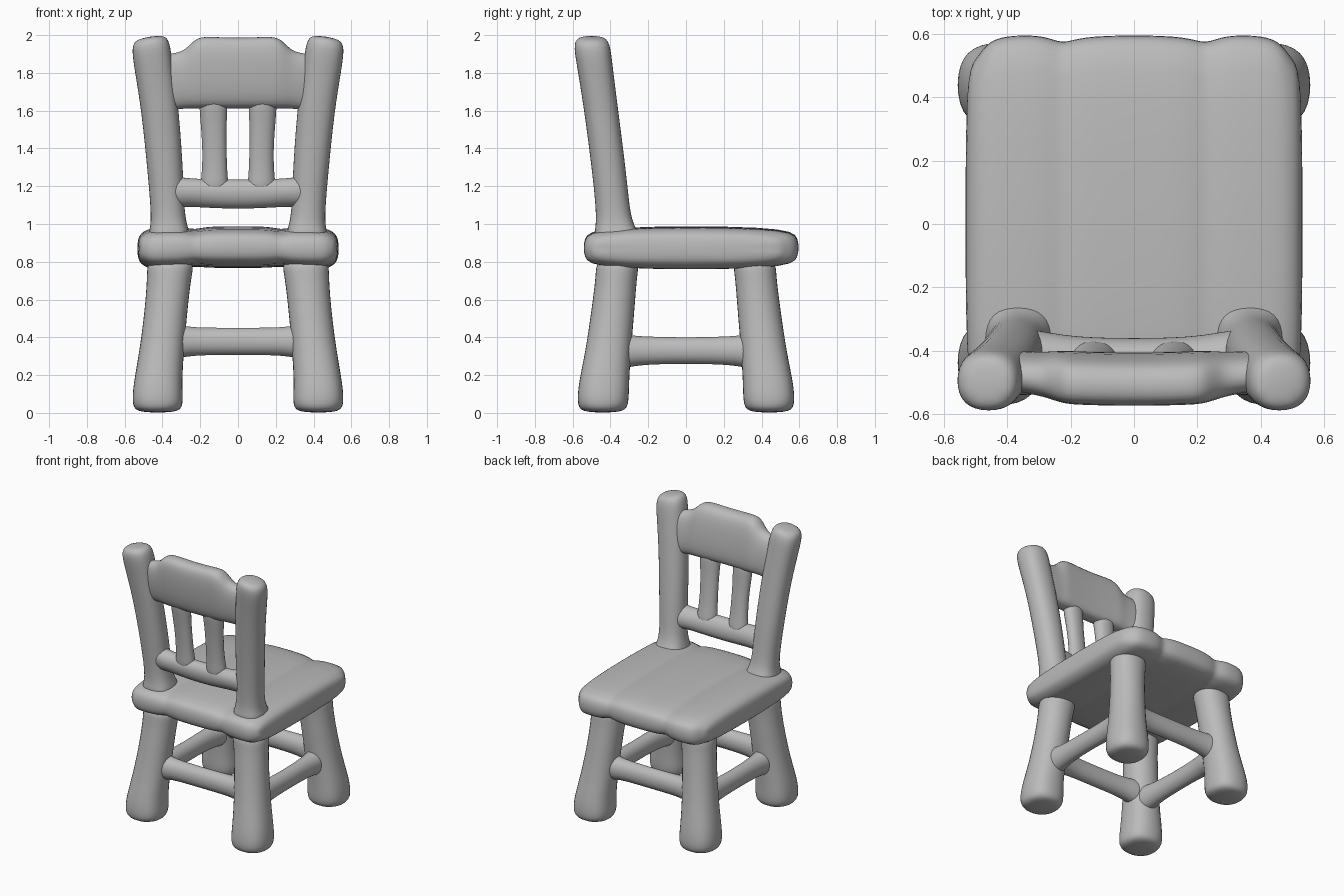
import bpy, bmesh

cube = bpy.data.objects.get("Cube")
if cube:
    bpy.data.objects.remove(cube)

grey = bpy.data.materials.new("plain grey wood")
grey.use_nodes = True
grey.diffuse_color = (0.5, 0.5, 0.5, 1)
bsdf = grey.node_tree.nodes["Principled BSDF"]
bsdf.inputs["Base Color"].default_value = grey.diffuse_color
bsdf.inputs["Roughness"].default_value = 0.7


def loft(name, axis, sections, c=0.045, end=0.035, mirror=(False, False), warp=None):
    """Skin chamfered rectangles (t, a0, a1, b0, b1) along an axis, then smooth."""
    rows = [list(s) for s in sections]
    for i, sign in ((0, 1), (-1, -1)):
        t, a0, a1, b0, b1 = rows[i]
        rows[i][0] = t + sign * end
        cap = [t, a0 + end, a1 - end, b0 + end, b1 - end]
        rows.insert(0 if i == 0 else len(rows), cap)
    bm = bmesh.new()
    rings = []
    for t, a0, a1, b0, b1 in rows:
        k = min(c, (a1 - a0) / 3, (b1 - b0) / 3)
        outline = [(a0 + k, b0), (a1 - k, b0), (a1, b0 + k), (a1, b1 - k),
                   (a1 - k, b1), (a0 + k, b1), (a0, b1 - k), (a0, b0 + k)]
        ring = []
        for a, b in outline:
            co = [0, 0, 0]
            co[axis], co[(axis + 1) % 3], co[(axis + 2) % 3] = t, a, b
            ring.append(bm.verts.new(warp(*co) if warp else co))
        rings.append(ring)
    for r, s in zip(rings, rings[1:]):
        for i in range(8):
            j = (i + 1) % 8
            bm.faces.new((r[i], r[j], s[j], s[i]))
    bm.faces.new(rings[0][::-1])
    bm.faces.new(rings[-1])
    bmesh.ops.recalc_face_normals(bm, faces=bm.faces)
    for f in bm.faces:
        f.smooth = True
    mesh = bpy.data.meshes.new(name)
    bm.to_mesh(mesh)
    bm.free()
    mesh.materials.append(grey)
    ob = bpy.data.objects.new(name, mesh)
    bpy.context.collection.objects.link(ob)
    if any(mirror):
        m = ob.modifiers.new("Mirror", "MIRROR")
        m.use_axis = (*mirror, False)
    s = ob.modifiers.new("Subdivision", "SUBSURF")
    s.levels = s.render_levels = 2
    return ob


def both_ways(half):
    """Complete a run of sections, given from the outer end to the middle."""
    return half + [(-s[0], *s[1:]) for s in reversed(half) if s[0]]


def lean(x, y, z):
    """Tilt the back rest and bow its middle outward."""
    bow = 0.025 * (1 - min(1, abs(x) / 0.4) ** 2)
    return x, y - 0.39 - 0.11 * (z - 1.1) - bow, z


# Seat of three planks, with shallow grooves between them
loft("seat", 0, both_ways([
    (-0.535, -0.51, 0.52, 0.775, 0.965), (-0.46, -0.54, 0.585, 0.758, 0.98),
    (-0.38, -0.545, 0.6, 0.758, 0.985), (-0.28, -0.54, 0.598, 0.762, 0.985),
    (-0.225, -0.525, 0.57, 0.775, 0.972), (-0.17, -0.54, 0.595, 0.765, 0.99),
    (0, -0.545, 0.6, 0.765, 0.99)]), c=0.06)

# Four splayed legs
loft("legs", 2, [
    (0.0, 0.285, 0.565, 0.3, 0.58), (0.15, 0.295, 0.557, 0.3, 0.573),
    (0.32, 0.285, 0.525, 0.29, 0.535), (0.55, 0.265, 0.495, 0.27, 0.502),
    (0.72, 0.245, 0.483, 0.258, 0.48), (0.82, 0.23, 0.485, 0.245, 0.48)],
    c=0.065, mirror=(True, True))

# Rails between the legs
loft("cross_rails", 0, both_ways([
    (-0.4, 0.31, 0.47, 0.28, 0.475), (-0.28, 0.32, 0.46, 0.295, 0.46),
    (-0.2, 0.335, 0.45, 0.305, 0.452), (0, 0.34, 0.45, 0.305, 0.452)]),
    mirror=(False, True))
loft("side_rails", 1, both_ways([
    (-0.4, 0.23, 0.425, 0.31, 0.47), (-0.28, 0.245, 0.41, 0.32, 0.46),
    (-0.2, 0.255, 0.405, 0.335, 0.45), (0, 0.26, 0.4, 0.34, 0.45)]),
    mirror=(True, False))

# Back posts, with tops that slope down outward
loft("back_posts", 2, [
    (0.9, 0.25, 0.48, -0.49, -0.24), (0.985, 0.265, 0.465, -0.48, -0.27),
    (1.06, 0.282, 0.462, -0.477, -0.295), (1.25, 0.287, 0.478, -0.495, -0.312),
    (1.6, 0.31, 0.512, -0.54, -0.357), (1.85, 0.345, 0.553, -0.58, -0.388),
    (2.008, 0.36, 0.567, -0.6, -0.4)], c=0.05, mirror=(True, False),
    warp=lambda x, y, z: (x, y, z - 0.15 * (x - 0.37) * max(0, (z - 1.7) / 0.3)))

# Shaped top board of the back
loft("crest_board", 0, both_ways([
    (-0.43, -0.06, 0.06, 1.6, 1.9), (-0.33, -0.065, 0.065, 1.605, 1.905),
    (-0.275, -0.07, 0.07, 1.61, 1.925), (-0.225, -0.08, 0.08, 1.61, 1.985),
    (-0.17, -0.08, 0.08, 1.61, 1.995), (0, -0.08, 0.08, 1.61, 1.985)]), warp=lean)

# Lower rail of the back
loft("back_rail", 0, both_ways([
    (-0.4, -0.075, 0.075, 1.08, 1.255), (-0.27, -0.07, 0.07, 1.092, 1.245),
    (-0.18, -0.06, 0.06, 1.085, 1.238), (0, -0.06, 0.06, 1.078, 1.236)]), warp=lean)

# Two upright slats
loft("back_slats", 2, [
    (1.15, 0.045, 0.205, -0.06, 0.06), (1.26, 0.056, 0.192, -0.048, 0.048),
    (1.4, 0.06, 0.188, -0.045, 0.045), (1.55, 0.06, 0.2, -0.048, 0.048),
    (1.7, 0.05, 0.21, -0.06, 0.06)], mirror=(True, False), warp=lean)
